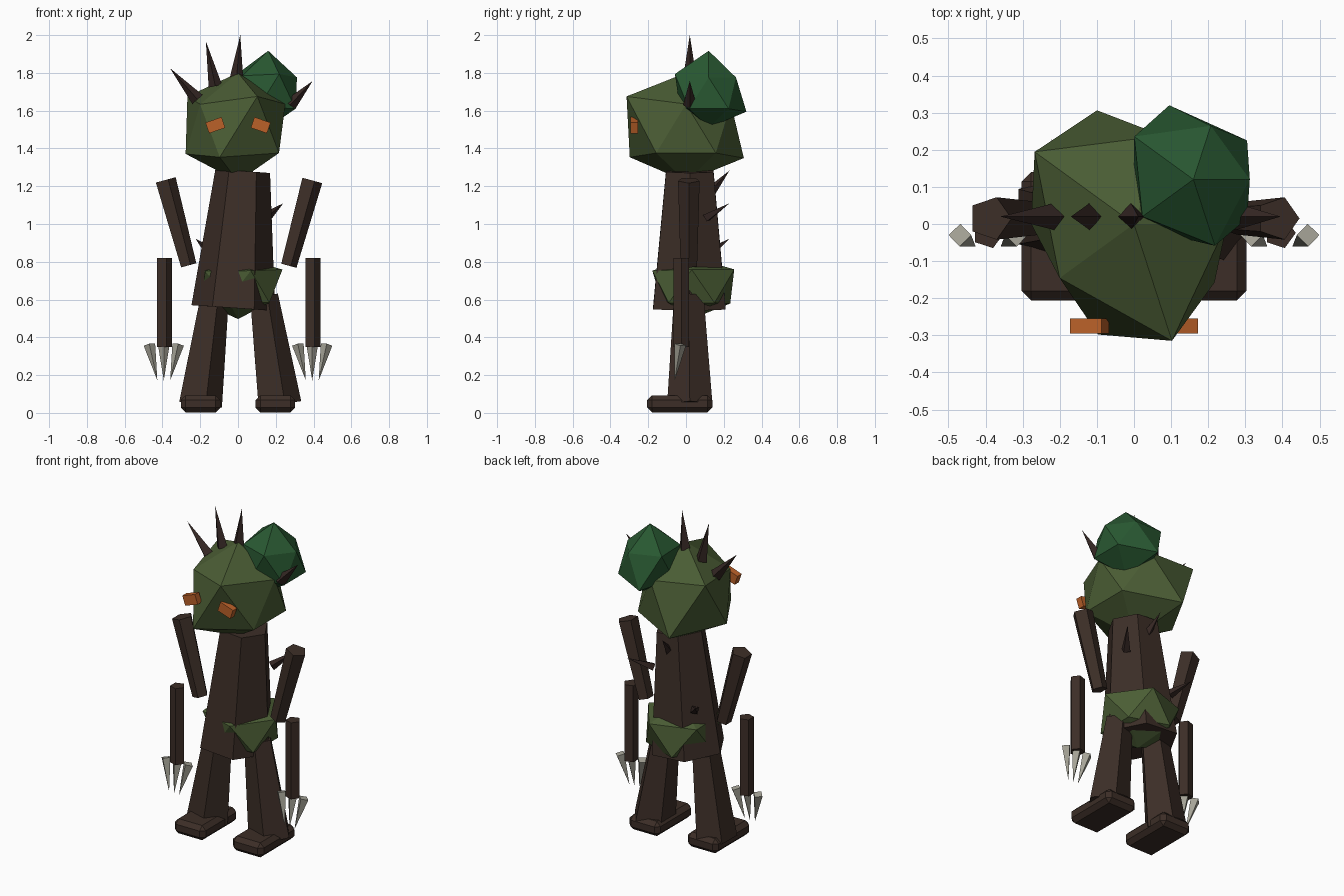
import bpy, bmesh, math
from mathutils import Vector, Matrix

if "Cube" in bpy.data.objects:
    bpy.data.objects.remove(bpy.data.objects["Cube"])


def material(name, rgb):
    m = bpy.data.materials.new(name)
    m.diffuse_color = (*rgb, 1)
    m.use_nodes = True
    m.node_tree.nodes["Principled BSDF"].inputs["Base Color"].default_value = m.diffuse_color
    return m


BARK = material("bark", (0.045, 0.027, 0.020))
THORN = material("dark_bark", (0.035, 0.020, 0.017))
MOSS = material("moss", (0.070, 0.110, 0.035))
LEAF = material("leaf", (0.022, 0.100, 0.032))
GLOW = material("amber", (0.50, 0.120, 0.022))
BONE = material("bone", (0.38, 0.37, 0.31))


def finish(bm, name, mat):
    bmesh.ops.recalc_face_normals(bm, faces=bm.faces)
    me = bpy.data.meshes.new(name)
    bm.to_mesh(me)
    bm.free()
    me.materials.append(mat)
    ob = bpy.data.objects.new(name, me)
    bpy.context.collection.objects.link(ob)
    return ob


def limb(name, a, b, ra, rb, sides, mat):
    """Tapered prism from a to b (a spike when rb is 0), first corner towards +x."""
    a, b = Vector(a), Vector(b)
    axis = (b - a).normalized()
    side = Vector((0, 1, 0)).cross(axis).normalized()
    if axis.z < 0:
        side = -side
    up = axis.cross(side)
    bm = bmesh.new()

    def ring(c, r):
        return [bm.verts.new(c + r * (math.cos(t) * side + math.sin(t) * up))
                for t in (math.tau * i / sides for i in range(sides))]
    low = ring(a, ra)
    bm.faces.new(low)
    if rb:
        high = ring(b, rb)
        bm.faces.new(high)
    else:
        high = [bm.verts.new(b)] * sides
    for i in range(sides):
        j = (i + 1) % sides
        quad = [low[i], low[j], high[j], high[i]]
        bm.faces.new(quad if rb else quad[:3])
    return finish(bm, name, mat)


def clump(name, centre, radii, mat, squash=1.0):
    """Icosahedron with its own radius at every corner."""
    bm = bmesh.new()
    bmesh.ops.create_icosphere(bm, subdivisions=1, radius=1)
    for v, r in zip(bm.verts, radii):
        v.co = v.co.normalized() * r
        v.co.z *= squash
        v.co += Vector(centre)
    return finish(bm, name, mat)


def block(name, centre, size, mat, tilt=0.0, bevel=0.0):
    bm = bmesh.new()
    bmesh.ops.create_cube(bm, size=1)
    bmesh.ops.scale(bm, vec=size, verts=bm.verts)
    if bevel:
        bmesh.ops.bevel(bm, geom=bm.edges[:], offset=bevel, segments=1,
                        affect='EDGES', profile=0.5)
    bm.transform(Matrix.Translation(centre) @ Matrix.Rotation(tilt, 4, 'Y'))
    return finish(bm, name, mat)


# Trunk, head, leaf tuft and moss skirt
limb("trunk", (-0.025, 0.018, 0.555), (0.025, 0.02, 1.28), 0.222, 0.145, 6, BARK)
clump("head", (0, 0, 1.51),
      [.285, .30, .35, .31, .36, .30, .37, .277, .37, .28, .28, .29], MOSS)
clump("leaf_tuft", (0.16, 0.12, 1.70),
      [.19, .20, .18, .18, .235, .20, .21, .19, .22, .17, .17, .217], LEAF)
clump("moss_skirt", (0, 0.03, 0.665),
      [.21, .23, .19, .22, .24, .23, .245, .24, .26, .265, .263, .20], MOSS, 0.8)

# Legs, feet, arms, claws and eyes on both sides
for s, tag in ((-1, "left"), (1, "right")):
    limb(f"leg_{tag}", (s * .21, .02, .045), (s * .13, .015, .62), .126, .082, 5, BARK)
    block(f"foot_{tag}", (s * .198, -.033, .048), (.21, .345, .09), BARK, bevel=.025)
    limb(f"upper_arm_{tag}", (s * .265, .015, .78), (s * .388, .015, 1.232),
         .046, .06, 5, BARK)
    limb(f"forearm_{tag}", (s * .393, -.024, .35), (s * .393, -.024, .82),
         .043, .043, 5, BARK)
    for k in (-1, 0, 1):
        limb(f"claw_{tag}_{k + 2}", (s * .393 + k * .076, -.03, .362),
             (s * .393 + k * .034, -.06, .172), .031, 0, 4, BONE)
    block(f"eye_{tag}", (s * .12, -.275, 1.523), (.09, .04, .06), GLOW, s * .33)

# Horn twigs on the head
horns = [((-.215, .02, 1.66), (-.36, .02, 1.825)),
         ((-.12, .02, 1.73), (-.17, .02, 1.967)),
         ((-.008, .02, 1.77), (.012, .02, 2.0)),
         ((.275, .02, 1.63), (.395, .02, 1.757))]
for i, (a, b) in enumerate(horns):
    limb(f"horn_{i + 1}", a, b, .036, 0, 4, THORN)

# Thorns on the trunk's back
thorns = [((.02, .13, 1.17), (0, .23, 1.283)),
          ((.15, .11, 1.035), (.24, .23, 1.11)),
          ((-.15, .13, .855), (-.225, .23, .922))]
for i, (a, b) in enumerate(thorns):
    limb(f"thorn_{i + 1}", a, b, .028, 0, 4, THORN)
